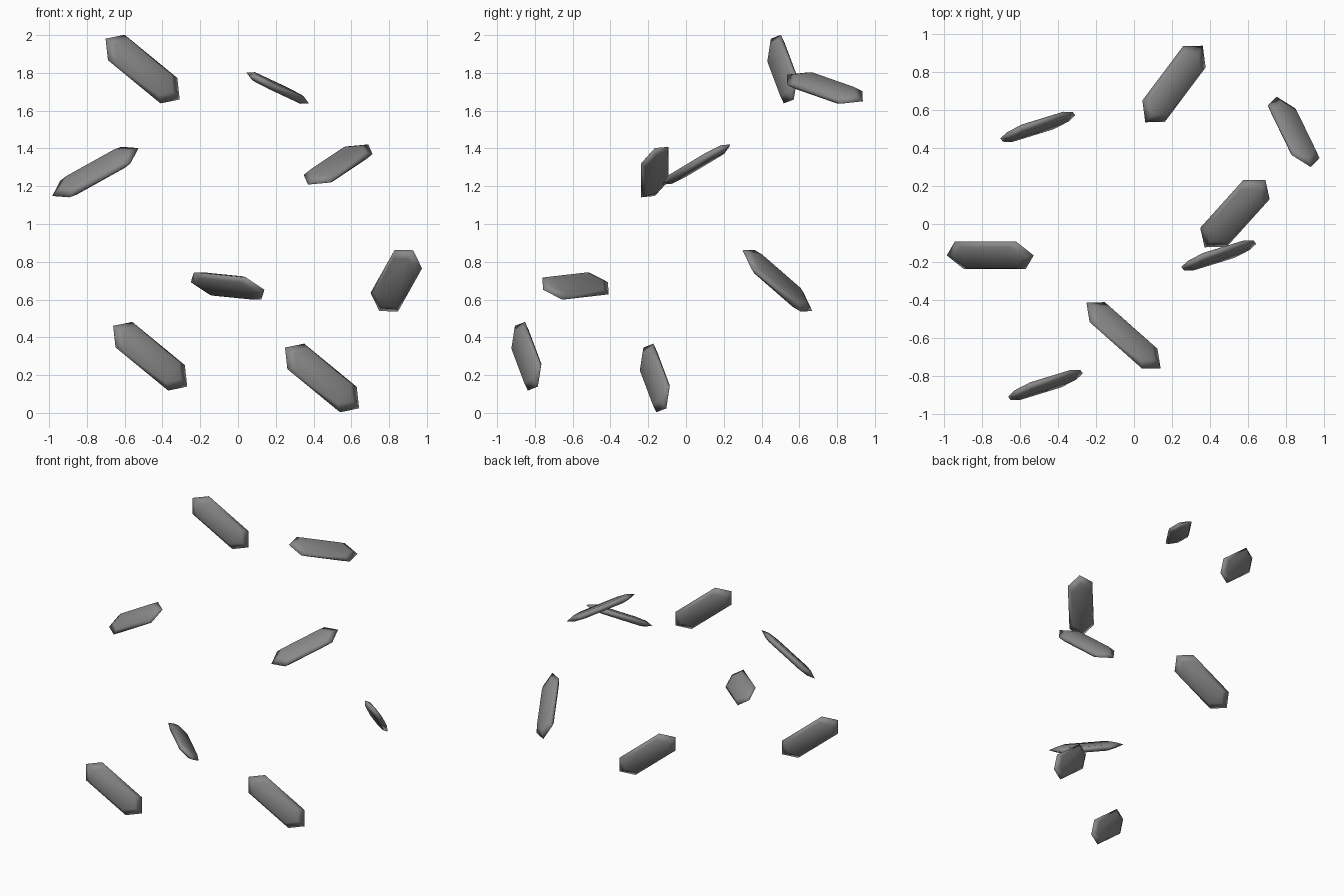
import bpy
from mathutils import Vector, Matrix

cube = bpy.data.objects.get("Cube")
if cube:
    bpy.data.objects.remove(cube, do_unlink=True)

# Stone colour
stone = bpy.data.materials.new("grey_stone")
stone.use_nodes = True
GREY = (0.25, 0.25, 0.25, 1.0)
stone.diffuse_color = GREY
bsdf = stone.node_tree.nodes["Principled BSDF"]
bsdf.inputs["Base Color"].default_value = GREY
bsdf.inputs["Roughness"].default_value = 0.8

# Shared shard: flat hexagonal plate whose rim is bevelled on both sides
TIP, SHOULDER, HALF_WIDTH, HALF_DEPTH, INSET = 0.261, 0.185, 0.088, 0.021, 0.78
outline = [(TIP, 0), (SHOULDER, HALF_WIDTH), (-SHOULDER, HALF_WIDTH),
           (-TIP, 0), (-SHOULDER, -HALF_WIDTH), (SHOULDER, -HALF_WIDTH)]
n = len(outline)


def ring(scale, z):
    return [(x * scale, y * scale, z) for x, y in outline]


verts = ring(INSET, -HALF_DEPTH) + ring(1, 0) + ring(INSET, HALF_DEPTH)
faces = [tuple(reversed(range(n))), tuple(range(2 * n, 3 * n))]
for level in (0, n):
    for i in range(n):
        j = (i + 1) % n
        faces.append((level + i, level + j, level + n + j, level + n + i))
mesh = bpy.data.meshes.new("shard")
mesh.from_pydata(verts, [], faces)
mesh.materials.append(stone)
mesh.shade_smooth()


def add_shard(name, centre, length_dir, width_dir):
    """Place a shard by its centre, long axis and width axis."""
    u = Vector(length_dir).normalized()
    w = Vector(width_dir)
    v = (w - u * w.dot(u)).normalized()
    turn = Matrix((u, v, u.cross(v))).transposed().to_4x4()
    shard = bpy.data.objects.new(name, mesh)
    shard.matrix_world = Matrix.Translation(centre) @ turn
    bpy.context.collection.objects.link(shard)


# Three parallel shards
for name, centre in (("top_right_shard", (-.505, .51, 1.82)),
                     ("lower_right_shard", (-.465, -.845, .30)),
                     ("bottom_left_shard", (.445, -.165, .185))):
    add_shard(name, centre, (.195, .06, -.16), (.045, .035, .065))

# Individually turned shards
add_shard("top_back_shard", (.21, .735, 1.72), (.15, .2, -.07), (.0625, -.0575, -.035))
add_shard("upper_right_shard", (-.755, -.165, 1.275), (.225, 0, .125), (-.03, .065, .035))
add_shard("upper_left_shard", (.53, .055, 1.315), (.1575, .175, .105), (.07, -.05, -.02))
add_shard("front_shard", (-.055, -.585, .672), (.1975, -.175, -.02), (.04, .055, -.06))
add_shard("left_shard", (.838, .484, .70), (.09, -.185, .161), (.075, -.005, -.055))
